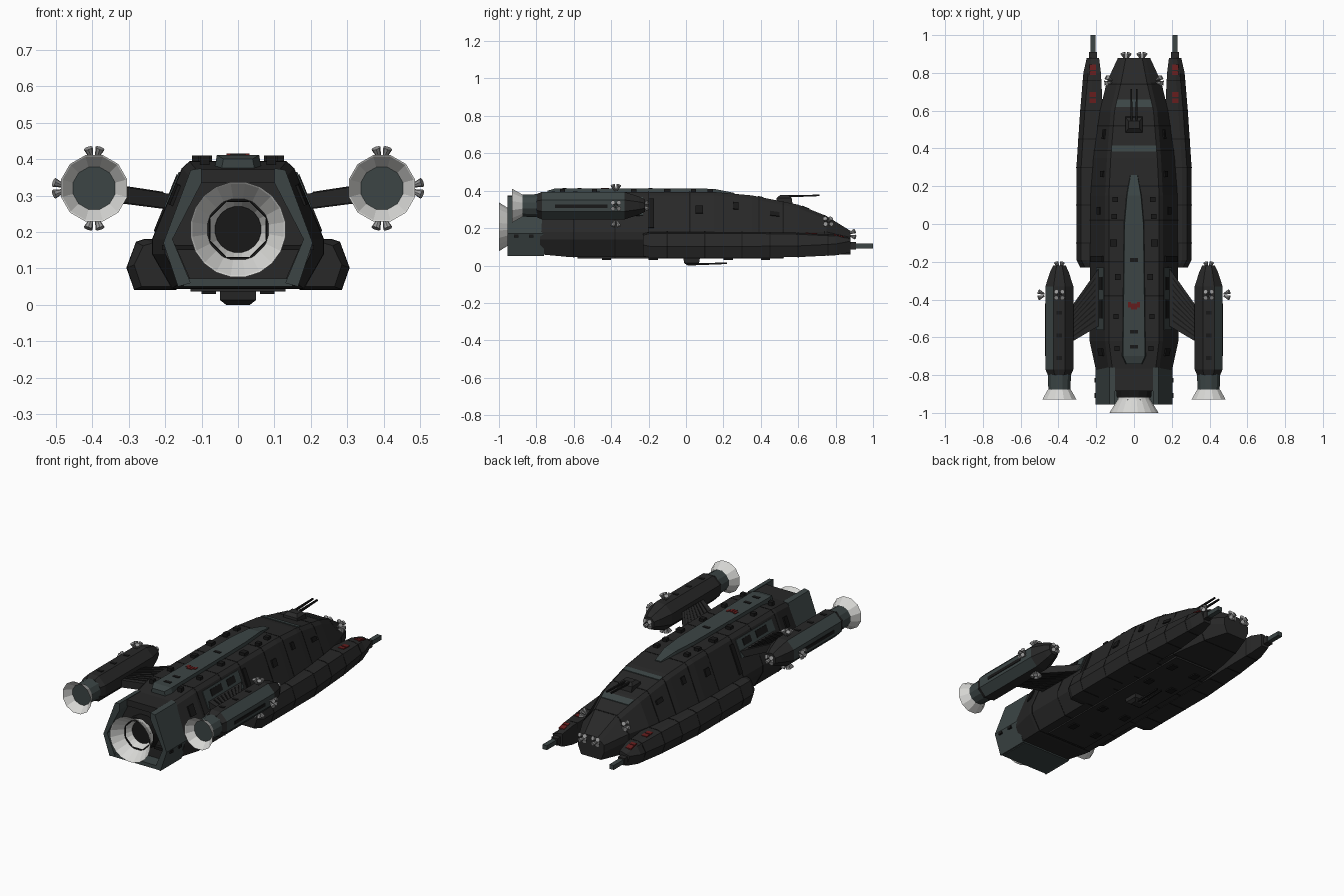
import bpy, bmesh, math, random
from mathutils import Vector, Matrix

if "Cube" in bpy.data.objects:
    bpy.data.objects.remove(bpy.data.objects["Cube"], do_unlink=True)
random.seed(4)


def material(name, *rgb):
    m = bpy.data.materials.new(name)
    m.use_nodes = True
    m.diffuse_color = (*rgb, 1)
    m.node_tree.nodes["Principled BSDF"].inputs["Base Color"].default_value = (*rgb, 1)
    return m


HULL = material("charcoal hull", .021, .021, .021)
DARK = material("black trim", .009, .009, .009)
SLATE = material("slate panel", .045, .06, .06)
BELL = material("pale nozzle", .68, .68, .66)
STEEL = material("thruster steel", .32, .32, .32)
RED = material("dull red", .13, .012, .012)


def finish(name, bm, mat, mirror=False):
    bmesh.ops.recalc_face_normals(bm, faces=bm.faces)
    me = bpy.data.meshes.new(name)
    bm.to_mesh(me)
    bm.free()
    ob = bpy.data.objects.new(name, me)
    bpy.context.collection.objects.link(ob)
    me.materials.append(mat)
    if mirror:
        ob.modifiers.new("Mirror", "MIRROR")
    return ob


def skin(bm, rings, caps=True):
    """Join rings of 3D points with quads."""
    vs = [[bm.verts.new(p) for p in r] for r in rings]
    n = len(rings[0])
    for a, b in zip(vs, vs[1:]):
        for i in range(n):
            j = (i + 1) % n
            bm.faces.new((a[i], a[j], b[j], b[i]))
    if caps:
        bm.faces.new(vs[0])
        bm.faces.new(vs[-1])


def loft(name, rings, mat, mirror=False, caps=True):
    bm = bmesh.new()
    skin(bm, rings, caps)
    return finish(name, bm, mat, mirror)


def box(bm, x, y, z):
    """Box from three (low, high) ranges."""
    skin(bm, [[(x[0], v, z[0]), (x[1], v, z[0]), (x[1], v, z[1]), (x[0], v, z[1])] for v in y])


def boxes(name, items, mat, mirror=False):
    bm = bmesh.new()
    for it in items:
        box(bm, *it)
    return finish(name, bm, mat, mirror)


def lathe(name, profile, n, cx, cz, mat, mirror=False, caps=True):
    """Turn (y, radius) pairs about a lengthwise axis."""
    ang = [2 * math.pi * (i + .5) / n for i in range(n)]
    return loft(name, [[(cx + r * math.cos(a), y, cz + r * math.sin(a)) for a in ang]
                       for y, r in profile], mat, mirror, caps)


def along(table, y):
    """Interpolate a station table at y."""
    for a, b in zip(table, table[1:]):
        if a[0] <= y <= b[0]:
            t = (y - a[0]) / (b[0] - a[0])
            return [p + (q - p) * t for p, q in zip(a[1:], b[1:])]
    return table[-1][1:]


# Hull stations: y, top half width, top z, waist half width, waist z, bottom half width, bottom z
STATIONS = [(-.78, .125, .37, .2, .17, .16, .06), (-.62, .145, .393, .235, .17, .18, .045),
            (.15, .145, .393, .23, .17, .18, .045), (.35, .135, .375, .215, .17, .17, .045),
            (.6, .115, .325, .18, .17, .14, .05), (.75, .08, .265, .145, .17, .11, .055),
            (.88, .055, .185, .085, .14, .065, .06)]


def hull_ring(y, grow=0):
    wt, zt, ww, zw, wb, zb = along(STATIONS, y)
    half = [(wt - .012, zt + grow), (wt + .008 + grow, zt - .018), (ww + grow, zw + .01),
            (ww + grow, zw - .03), (wb + grow, zb - grow)]
    return [(x, y, z) for x, z in half] + [(-x, y, z) for x, z in half[::-1]]


loft("hull", [hull_ring(s[0]) for s in STATIONS], HULL)
bm = bmesh.new()
for y in (-.6, -.38, -.2, .02, .2, .39, .52, .74):
    skin(bm, [hull_ring(y + d, .0015) for d in (-.003, .003)])
finish("hull_seams", bm, DARK)

# Spine and deck panels
SPINE = [(-.74, .04, .4), (-.7, .058, .412), (0, .05, .412), (.15, .037, .41), (.26, .018, .388)]
loft("spine", [[(-w - .01, y, .35), (w + .01, y, .35), (w, y, z), (-w, y, z)] for y, w, z in SPINE], SLATE)
for name, y0, y1 in (("deck_band_rear", .385, .415), ("deck_band_front", .62, .66)):
    rings = []
    for y in (y0, y1):
        w, z = along(STATIONS, y)[:2]
        rings.append([(-w + .012, y, z - .004), (w - .012, y, z - .004), (w - .012, y, z + .004), (-w + .012, y, z + .004)])
    loft(name, rings, SLATE)
boxes("spine_mark", [((x - .007, x + .007), (-.46 + abs(x) * .8, -.425 + abs(x) * .5), (.409, .415))
                     for x in (-.024, -.008, .008, .024)], RED)


# Plates on the sloping flank
def flank(y, f, out=0):
    r = hull_ring(y)
    p = Vector(r[1]).lerp(Vector(r[2]), f)
    return p + Vector((.9, 0, .4)) * out


def flank_plate(bm, y0, y1, f0, f1, t=.005):
    skin(bm, [[flank(y, f0, -.003), flank(y, f1, -.003), flank(y, f1, t), flank(y, f0, t)] for y in (y0, y1)])


bm = bmesh.new()
flank_plate(bm, -.56, -.23, .06, .55)
finish("flank_panels", bm, SLATE, True)
bm = bmesh.new()
for y0, y1, f0, f1 in ((-.2, -.17, .1, .9), (.05, .09, .3, .5), (.25, .28, .15, .35), (-.7, -.66, .2, .5),
                       (-.5, -.4, .12, .3), (-.35, -.28, .12, .3), (.45, .5, .3, .45)):
    flank_plate(bm, y0, y1, f0, f1, .008)
finish("flank_hatches", bm, DARK, True)

# Small deck fittings
bits = []
for y in (-.66, -.49, -.28, -.1, .04, .13):
    x, s = random.uniform(.085, .11), random.uniform(.012, .02)
    bits.append(((x - s, x + s), (y - s, y + s), (.38, .41)))
boxes("deck_fittings", bits, DARK, True)
boxes("spine_hatches", [((-.02, .02), (y, y + .02), (.405, .415)) for y in (-.66, -.58, -.2)], DARK)

# Stern housing around the main engine
wall = [(.1, .375), (.13, .37), (.205, .17), (.165, .05), (.13, .06), (.18, .18), (.1, .335)]
loft("stern_side_walls", [[(x, y, z) for x, z in wall] for y in (-.955, -.76)], SLATE, True)
boxes("stern_floor", [((-.15, .15), (-.95, -.76), (.05, .072))], SLATE)
boxes("stern_roof", [((-.11, .11), (-.885, -.76), (.335, .372))], HULL)
core = [(.1, .34), (.18, .18), (.13, .065)]
core = core + [(-x, z) for x, z in core[::-1]]
loft("stern_core", [[(x, y, z) for x, z in core] for y in (-.87, -.76)], HULL)
boxes("stern_hatches", [((.1, .2085), (y, y + .025), (.15, .165)) for y in (-.92, -.84)], DARK, True)

# Main engine
lathe("main_bell", [(-.86, .07), (-.93, .088), (-1, .132), (-.995, .127), (-.93, .083), (-.88, .062)],
      20, 0, .207, BELL, caps=False)
lathe("main_throat", [(-.89, .064), (-.86, .064)], 20, 0, .207, DARK)
lathe("main_throat_ring", [(-.93, .089), (-.934, .09), (-.934, .084), (-.928, .082)], 8, 0, .207, DARK, caps=False)
lathe("main_collar", [(-.918, .094), (-.86, .1)], 12, 0, .207, DARK, caps=False)

# Engine nacelles
NX, NZ = .395, .32
nac = lathe("nacelles", [(-.8, .066), (-.77, .08), (-.33, .08), (-.25, .052), (-.22, .036)], 8, NX, NZ, HULL, True)
nac.data.materials.append(SLATE)
for p in nac.data.polygons:
    if p.normal.x > .6 and -.7 < p.center.y < -.33:
        p.material_index = 1
boxes("nacelle_side_slots", [((NX + .06, NX + .077), (-.7, -.42), (NZ - .012, NZ + .006))], DARK, True)
boxes("nacelle_vents", [((NX - .015, NX + .015), (y, y + .02), (NZ + .06, NZ + .077)) for y in (-.72, -.6, -.48)], DARK, True)
lathe("nacelle_collars", [(-.885, .06), (-.79, .064)], 12, NX, NZ, SLATE, True)
lathe("nacelle_bells", [(-.875, .062), (-.93, .094), (-.928, .09), (-.882, .058)], 12, NX, NZ, BELL, True, False)


# Swept struts with ribs
def strut_ring(t, up=0, a=0, b=1):
    x = .17 + .17 * t
    y0, y1 = -.21 - .24 * t, -.53 - .1 * t
    ya, yb = y0 + (y1 - y0) * a, y0 + (y1 - y0) * b
    lo, hi = .262 + .022 * t - up, .302 + .026 * t + up
    return [(x, ya, lo), (x, yb, lo), (x, yb, hi), (x, ya, hi)]


loft("struts", [strut_ring(0), strut_ring(1)], HULL, True)
bm = bmesh.new()
for i in range(8):
    a = .08 + i * .11
    skin(bm, [strut_ring(t, .003, a, a + .035) for t in (.2, .95)])
finish("strut_ribs", bm, DARK, True)

# Side pods: y, inner x, outer x, bottom z, top z
PODS = [(-.23, .17, .285, .05, .17), (-.19, .17, .305, .042, .18), (.3, .17, .305, .042, .18),
        (.6, .165, .285, .045, .175), (.8, .175, .268, .055, .165), (.88, .185, .25, .07, .145)]


def pod_ring(y, g=0):
    xi, xo, zb, zt = along(PODS, y)
    return [(xi, y, zb - g), (xo - .02, y, zb - g), (xo + g, y, zb + .06), (xo - .025, y, zt - .008 + g),
            (xo - .05, y, zt + g), (xi, y, zt + g)]


loft("side_pods", [pod_ring(p[0]) for p in PODS], HULL, True)
bm = bmesh.new()
for y in (-.1, .1, .3, .45, .6, .76):
    skin(bm, [pod_ring(y + d, .0015) for d in (-.003, .003)])
finish("pod_seams", bm, DARK, True)
bm = bmesh.new()
for y0, y1 in ((.64, .665), (.672, .7), (.79, .81), (.815, .845)):
    rings = []
    for y in (y0, y1):
        z = along(PODS, y)[3]
        rings.append([(.2, y, z - .004), (.235, y, z - .004), (.235, y, z + .003), (.2, y, z + .003)])
    skin(bm, rings)
finish("pod_marks", bm, RED, True)
boxes("pod_gun_sleeves", [((.197, .237), (.86, .91), (.085, .125))], HULL, True)
boxes("pod_guns", [((.203, .231), (.9, 1), (.091, .117))], SLATE, True)


# Thruster clusters: four splayed cones each
def cluster(bm, base, normal, spread=.014, count=4):
    n = Vector(normal).normalized()
    rot = n.to_track_quat("Z", "Y").to_matrix()
    for k in range(count):
        a = 2 * math.pi * (k + .5) / count
        d = rot @ Vector((math.cos(a), math.sin(a), 0))
        axis = (n + d * .5).normalized()
        m = Matrix.Translation(Vector(base) + d * spread * .5 + axis * .019)
        m = m @ axis.to_track_quat("Z", "Y").to_matrix().to_4x4()
        bmesh.ops.create_cone(bm, cap_ends=True, segments=8, radius1=.004, radius2=.013, depth=.034, matrix=m)


bm = bmesh.new()
for d in ((1, 0, 0), (0, 0, 1), (0, 0, -1)):
    cluster(bm, Vector((NX, -.375, NZ)) + Vector(d) * .078, d)
cluster(bm, (NX, -.235, NZ), (0, 1, 0))
cluster(bm, (.118, .755, .225), (1, .2, .4))
cluster(bm, (.042, .872, .165), (0, 1, .1))
finish("thrusters", bm, STEEL, True)


# Gun turrets
def turret(name, y, z0, z1, w, tip):
    top = z1 + (z0 - z1) * .3
    loft(name, [[(-w * k, y - l, z), (w * k, y - l, z), (w * k, y + l, z), (-w * k, y + l, z)]
                for k, l, z in ((1, .045, z0), (1, .04, top), (.65, .02, z1))], HULL)
    zm = (top + z1) / 2
    bm = bmesh.new()
    for x in (-.014, .014):
        skin(bm, [[(x + i * r, yy, zz + j * r) for i, j in ((-1, -1), (1, -1), (1, 1), (-1, 1))]
                  for yy, zz, r in ((y, zm, .006), (y + .1, zm + (tip - zm) * .5, .005), (y + .19, tip, .004))])
    finish(name + "_barrels", bm, DARK)


turret("deck_turret", .525, .325, .378, .045, .375)
turret("belly_turret", .03, .045, 0, .05, .012)

# Belly plating
boxes("belly_plate", [((-.13, .13), (-.58, .52), (.037, .05))], HULL)
boxes("belly_hatches", [((x - .02, x + .02), (y, y + .05), (.03, .04))
                        for x in (-.08, .08) for y in (-.45, -.2, .2, .4)], DARK)
